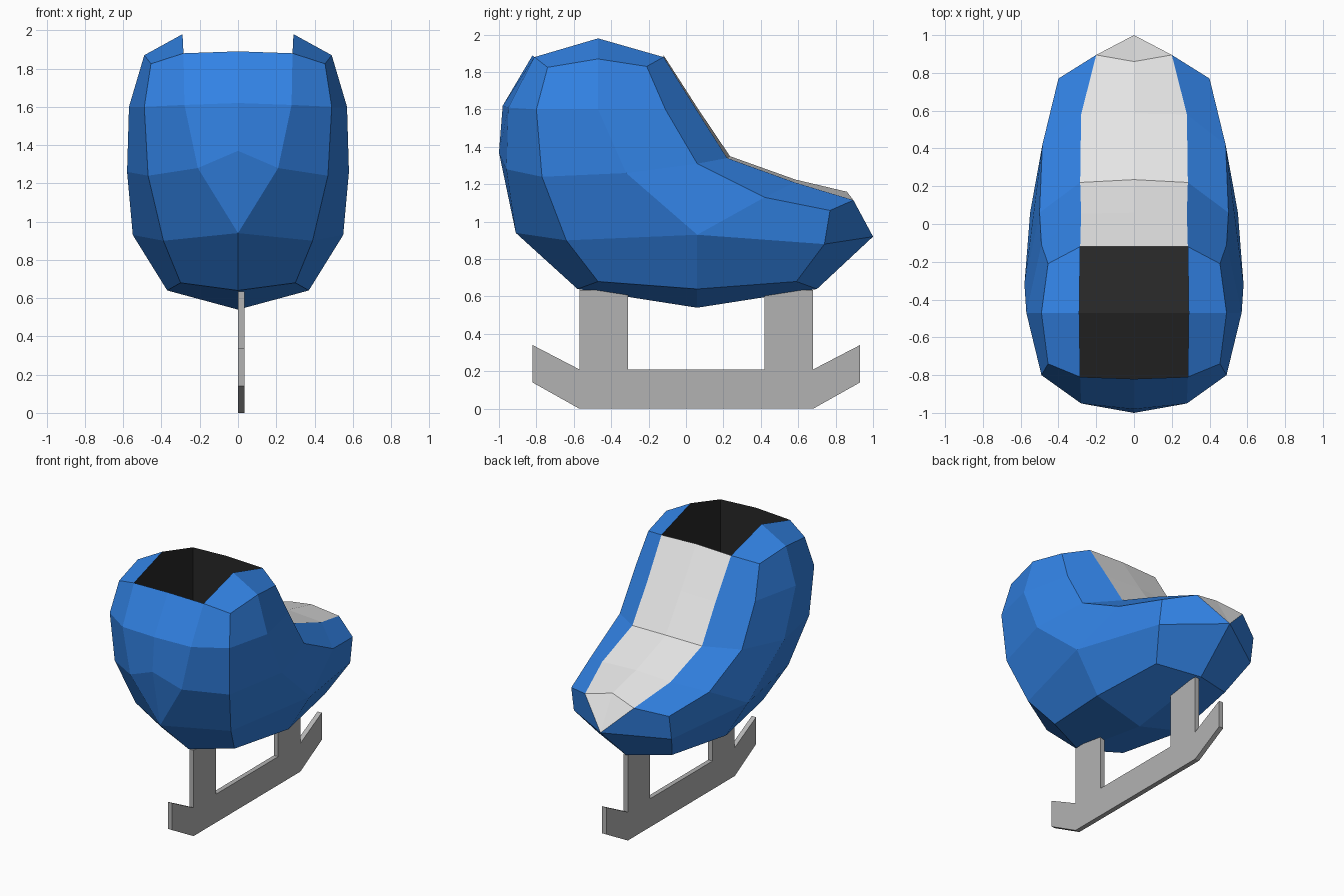
import bpy, bmesh
from mathutils import Vector

if "Cube" in bpy.data.objects:
    bpy.data.objects.remove(bpy.data.objects["Cube"])


def material(name, rgb):
    m = bpy.data.materials.new(name)
    m.diffuse_color = (*rgb, 1)
    m.use_nodes = True
    m.node_tree.nodes["Principled BSDF"].inputs["Base Color"].default_value = m.diffuse_color
    return m


blue = material("boot blue", (0.032, 0.225, 0.78))
white = material("tongue white", (0.80, 0.80, 0.80))
black = material("lining black", (0.02, 0.02, 0.02))
grey = material("blade grey", (0.45, 0.45, 0.45))


def finish(bm, name, mats):
    bmesh.ops.remove_doubles(bm, verts=bm.verts, dist=0.0005)
    bmesh.ops.recalc_face_normals(bm, faces=bm.faces)
    me = bpy.data.meshes.new(name)
    bm.to_mesh(me)
    bm.free()
    for m in mats:
        me.materials.append(m)
    ob = bpy.data.objects.new(name, me)
    bpy.context.collection.objects.link(ob)
    return ob


# Boot, right half: centre line (y, z) from the heel over the top to the toe tip
mid = [(0, y, z) for y, z in (
    (-.91, .94), (-1, 1.37), (-.98, 1.62), (-.82, 1.89), (-.47, 1.98),
    (-.12, 1.89), (.06, 1.61), (.235, 1.35), (.585, 1.225), (.86, 1.16), (1, .92))]
# Edge of the tongue and of the opening
band = [(.21, -.96, 1.28), (.28, -.95, 1.61), (.285, -.81, 1.88),
        (.29, -.47, 1.98), (.285, -.12, 1.88), (.28, .055, 1.6),
        (.285, .22, 1.34), (.28, .58, 1.21), (.20, .895, 1.115)]
# Rounded corner ring around the side panel
ring = [(.47, -.77, 1.24), (.49, -.80, 1.60), (.455, -.74, 1.825),
        (.49, -.47, 1.87), (.455, -.21, 1.83), (.49, -.11, 1.60),
        (.50, .06, 1.31), (.485, .42, 1.13), (.40, .77, 1.06),
        (.40, .74, .88), (.30, .59, .68), (.37, .06, .64),
        (.30, -.47, .68), (.39, -.64, .90)]
# Side panel inner points and sole centre line
leg, ankle, foot = (.57, -.47, 1.60), (.58, -.32, 1.26), (.55, .06, .93)
sole_b, sole_m, sole_t = (0, -.58, .64), (0, .06, .54), (0, .70, .64)

bm = bmesh.new()


def face(mat, *pts):
    for s in (1, -1):
        f = bm.faces.new([bm.verts.new((s * p[0], p[1], p[2])) for p in pts])
        f.material_index = mat


def down(p):
    return (p[0], p[1], p[2] - 0.62)


BLUE, WHITE, BLACK = 0, 1, 2
for i in range(8):
    # outer strip, then the centre strip with the sunk opening
    face(BLUE, band[i], band[i + 1], ring[i + 1], ring[i])
    quad = (mid[i + 1], mid[i + 2], band[i + 1], band[i])
    if i in (2, 3):
        face(BLACK, *[down(p) for p in quad])
        face(BLACK, band[i], band[i + 1], down(band[i + 1]), down(band[i]))
    else:
        face(WHITE if i > 3 else BLUE, *quad)
for a, b in ((mid[3], band[2]), (mid[5], band[4])):
    face(BLACK, a, b, down(b), down(a))

# Heel, toe and sole
face(BLUE, mid[0], mid[1], band[0])
face(BLUE, mid[0], band[0], ring[0], ring[13])
face(BLUE, mid[0], ring[13], ring[12], sole_b)
face(WHITE, mid[9], band[8], mid[10])
face(BLUE, mid[10], band[8], ring[8], ring[9])
face(BLUE, mid[10], ring[9], ring[10], sole_t)
face(BLUE, sole_b, ring[12], ring[11], sole_m)
face(BLUE, sole_m, ring[11], ring[10], sole_t)

# Side panel: four leg faces and five foot faces
face(BLUE, ring[2], ring[1], leg, ring[3])
face(BLUE, ring[3], leg, ring[5], ring[4])
face(BLUE, ring[1], ring[0], ankle, leg)
face(BLUE, leg, ankle, ring[6], ring[5])
face(BLUE, ring[0], ring[13], foot, ankle)
face(BLUE, ring[13], ring[12], ring[11], foot)
face(BLUE, ring[11], ring[10], ring[9], foot)
face(BLUE, ring[9], ring[8], ring[7], foot)
face(BLUE, ring[7], ring[6], ankle, foot)
finish(bm, "boot", [blue, white, black])

# Blade: side profile extruded into a thin plate, with two posts
profile = [(-.57, 0), (.68, 0), (.93, .14), (.93, .34), (.68, .21), (.68, .635),
           (.42, .635), (.42, .21), (-.31, .21), (-.31, .635), (-.57, .635),
           (-.57, .21), (-.82, .34), (-.82, .14)]
bm = bmesh.new()
f = bm.faces.new([bm.verts.new((0, y, z)) for y, z in profile])
ext = bmesh.ops.extrude_face_region(bm, geom=[f], use_keep_orig=True)
bmesh.ops.translate(bm, vec=Vector((.035, 0, 0)),
                    verts=[v for v in ext["geom"] if isinstance(v, bmesh.types.BMVert)])
finish(bm, "blade", [grey])
